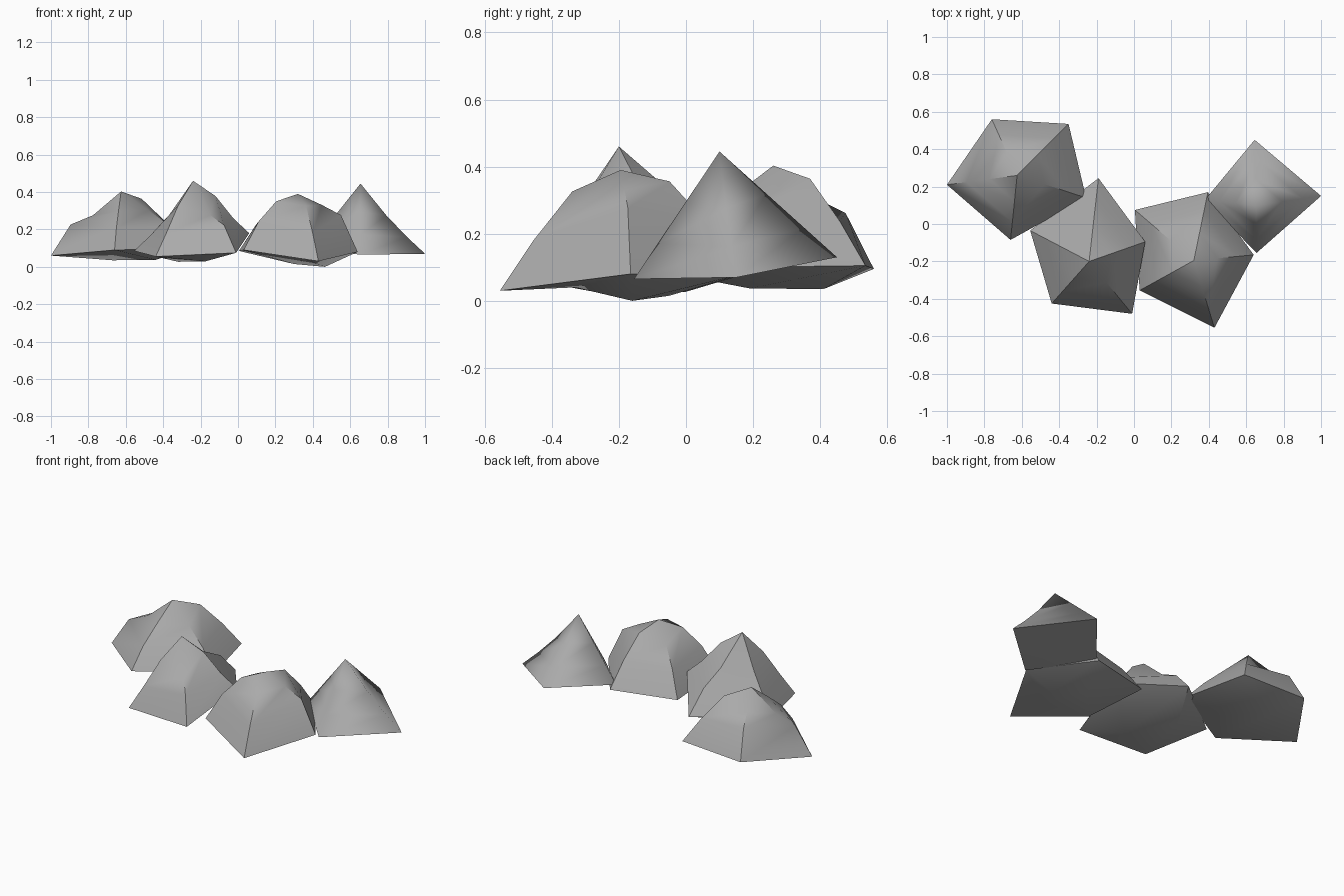
import bpy
import bmesh
import math
from mathutils import Vector

default_cube = bpy.data.objects.get("Cube")
if default_cube:
    bpy.data.objects.remove(default_cube, do_unlink=True)

# One stone colour for every boulder
stone = bpy.data.materials.new("grey_stone")
stone.use_nodes = True
stone_colour = (0.4, 0.4, 0.4, 1.0)
stone.diffuse_color = stone_colour
stone.node_tree.nodes["Principled BSDF"].inputs["Base Color"].default_value = stone_colour


def ridge_point(apex, corner, along, bulge):
    """Point on the ridge from apex to corner, raised by the bulge."""
    return apex.lerp(corner, along) + Vector((0, 0, bulge))


def make_boulder(name, apex, keel, corners, smooth_angle=40):
    """Peaked rock: keel points below, rim, two shoulder rings and an apex.

    Each corner holds x, y, z, lower shoulder bulge, upper shoulder bulge.
    """
    apex = Vector(apex)
    rim = [Vector(corner[:3]) for corner in corners]
    lower = [ridge_point(apex, p, 0.72, c[3]) for p, c in zip(rim, corners)]
    upper = [ridge_point(apex, p, 0.4, c[4]) for p, c in zip(rim, corners)]

    bm = bmesh.new()
    rings = [[bm.verts.new(point) for point in ring] for ring in (rim, lower, upper)]
    tip = bm.verts.new(apex)

    # Every rim corner runs down to its nearest keel point
    keel_verts = [bm.verts.new(point) for point in keel]
    underside = [min(keel_verts, key=lambda v: (v.co - p).length) for p in rim]
    rings.insert(0, underside)
    belly = list(dict.fromkeys(underside))
    if len(belly) > 2:
        bm.faces.new(belly)

    count = len(rim)
    for i in range(count):
        j = (i + 1) % count
        for below, above in zip(rings, rings[1:]):
            outline = dict.fromkeys((below[i], below[j], above[j], above[i]))
            bm.faces.new(list(outline))
        bm.faces.new((rings[-1][i], rings[-1][j], tip))
    bmesh.ops.recalc_face_normals(bm, faces=bm.faces)

    mesh = bpy.data.meshes.new(name)
    bm.to_mesh(mesh)
    bm.free()
    mesh.materials.append(stone)
    boulder = bpy.data.objects.new(name, mesh)
    bpy.context.collection.objects.link(boulder)

    # Soft faces with crisp ridges
    bpy.ops.object.select_all(action="DESELECT")
    boulder.select_set(True)
    bpy.context.view_layer.objects.active = boulder
    bpy.ops.object.shade_smooth_by_angle(angle=math.radians(smooth_angle))


# Back boulder on the right-hand side
make_boulder("back_right_boulder", (-.625, .26, .403),
             [(-.67, .41, .035), (-.44, .19, .037)], [
    (-1, .21, .06, .07, .01),
    (-.66, -.085, .09, .03, .02),
    (-.256, .14, .1, .03, .02),
    (-.35, .535, .105, .05, .08),
    (-.76, .56, .095, .08, .03),
])

# Tallest boulder, front right of centre
make_boulder("middle_right_boulder", (-.24, -.2, .46),
             [(-.32, 0, .027), (-.175, -.285, .029)], [
    (-.555, -.035, .085, -.02, -.03),
    (-.44, -.425, .055, .01, .03),
    (-.01, -.48, .075, .04, -.03),
    (.06, -.095, .18, 0, .03),
    (-.19, .245, .1, .03, -.01),
])

# Broad round-shouldered boulder, front left of centre
make_boulder("middle_left_boulder", (.32, -.195, .39),
             [(.36, -.33, .04), (.465, -.16, 0), (.3, -.05, .015)], [
    (.03, -.355, .09, .07, .08),
    (.43, -.555, .03, .05, .08),
    (.64, -.165, .08, .11, .065),
    (.395, .17, .08, .06, .09),
    (.005, .075, .085, .05, .04),
])

# Sharp pyramid boulder at the left end, softer than the rest
make_boulder("left_boulder", (.655, .1, .445), [(.65, .1, .085)], [
    (.38, .13, .1, 0, 0),
    (.655, -.155, .065, 0, 0),
    (1, .15, .07, -.015, -.02),
    (.645, .45, .13, 0, 0),
], smooth_angle=95)
